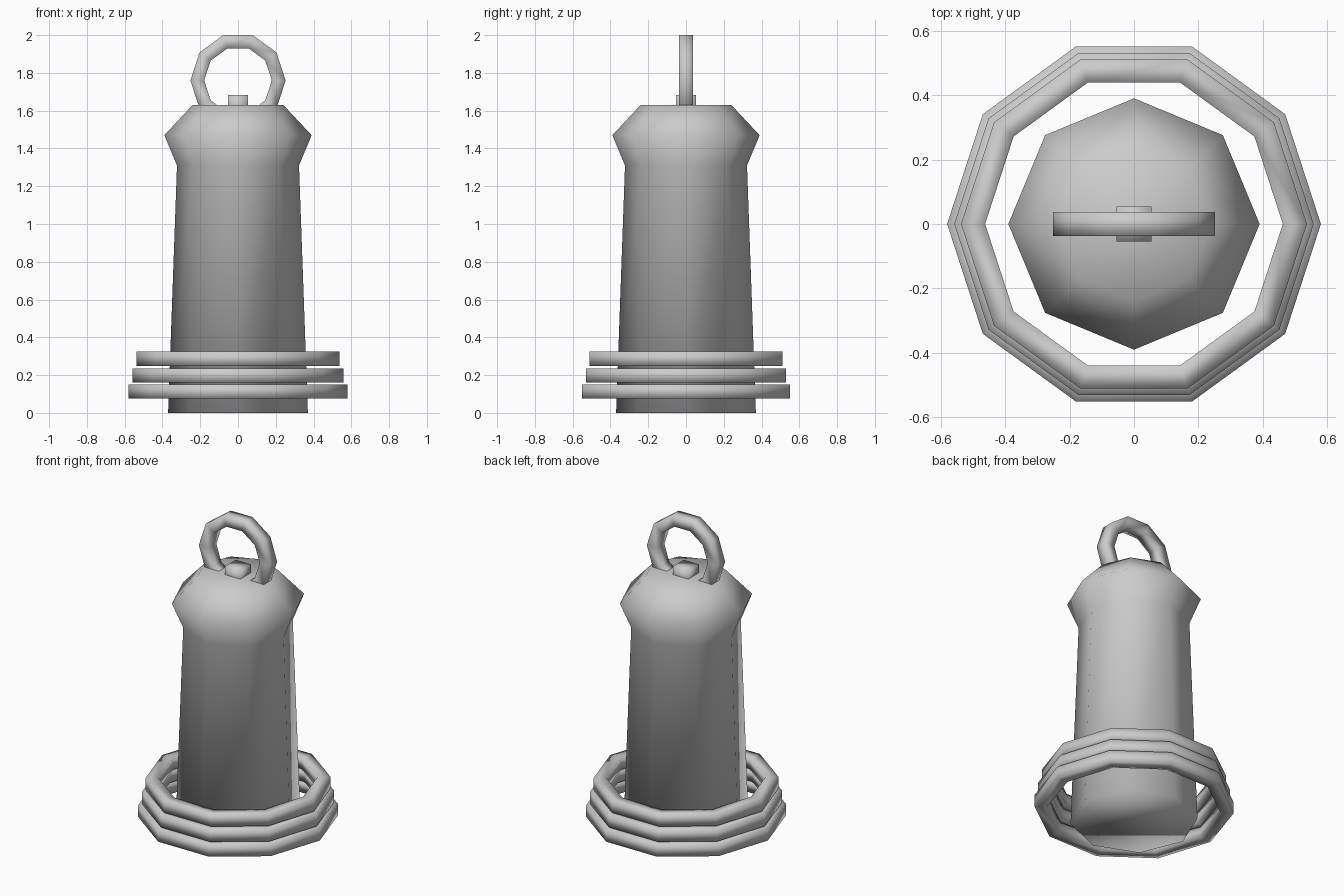
import bpy, bmesh
from math import cos, sin, tau, pi
from mathutils import Matrix

if "Cube" in bpy.data.objects:
    bpy.data.objects.remove(bpy.data.objects["Cube"])

grey = bpy.data.materials.new("plain_grey")
grey.use_nodes = True
tone = (0.6, 0.6, 0.6, 1)
grey.diffuse_color = tone
grey.node_tree.nodes["Principled BSDF"].inputs["Base Color"].default_value = tone


def finish(name, bm, transform=Matrix()):
    bmesh.ops.recalc_face_normals(bm, faces=bm.faces)
    bm.transform(transform)
    for face in bm.faces:
        face.smooth = True
    mesh = bpy.data.meshes.new(name)
    bm.to_mesh(mesh)
    bm.free()
    mesh.materials.append(grey)
    obj = bpy.data.objects.new(name, mesh)
    bpy.context.collection.objects.link(obj)
    return obj


def lathe(name, profile, sides, closed, transform=Matrix()):
    """Turn (radius, height) points round z; closed joins last to first, else caps."""
    bm = bmesh.new()
    loops = [[bm.verts.new((r * cos(tau * i / sides), r * sin(tau * i / sides), z))
              for i in range(sides)] for r, z in profile]
    pairs = list(zip(loops, loops[1:]))
    if closed:
        pairs.append((loops[-1], loops[0]))
    else:
        bm.faces.new(loops[0])
        bm.faces.new(loops[-1])
    for a, b in pairs:
        for i in range(sides):
            j = (i + 1) % sides
            bm.faces.new((a[i], a[j], b[j], b[i]))
    return finish(name, bm, transform)


def square_ring(name, outer, size, transform):
    h = size / 2
    section = [(outer - size, -h), (outer, -h), (outer, h), (outer - size, h)]
    return lathe(name, section, 10, True, transform)


# Tapered body with a flared collar
lathe("body", [(0.37, 0), (0.323, 1.31), (0.39, 1.47), (0.24, 1.63)], 8, False)

# Loose rings stacked round the base
for name, outer, z in (("lower_ring", 0.58, 0.113),
                       ("middle_ring", 0.558, 0.198),
                       ("upper_ring", 0.537, 0.287)):
    square_ring(name, outer, 0.075, Matrix.Translation((0, 0, z)))

# Upright carrying loop
square_ring("top_loop", 0.252, 0.073,
            Matrix.Translation((0, 0, 1.76)) @ Matrix.Rotation(pi / 2, 4, 'X'))

# Small block under the loop
bm = bmesh.new()
bmesh.ops.create_cube(bm, size=0.108)
finish("top_block", bm, Matrix.Translation((0, 0, 1.63)))
